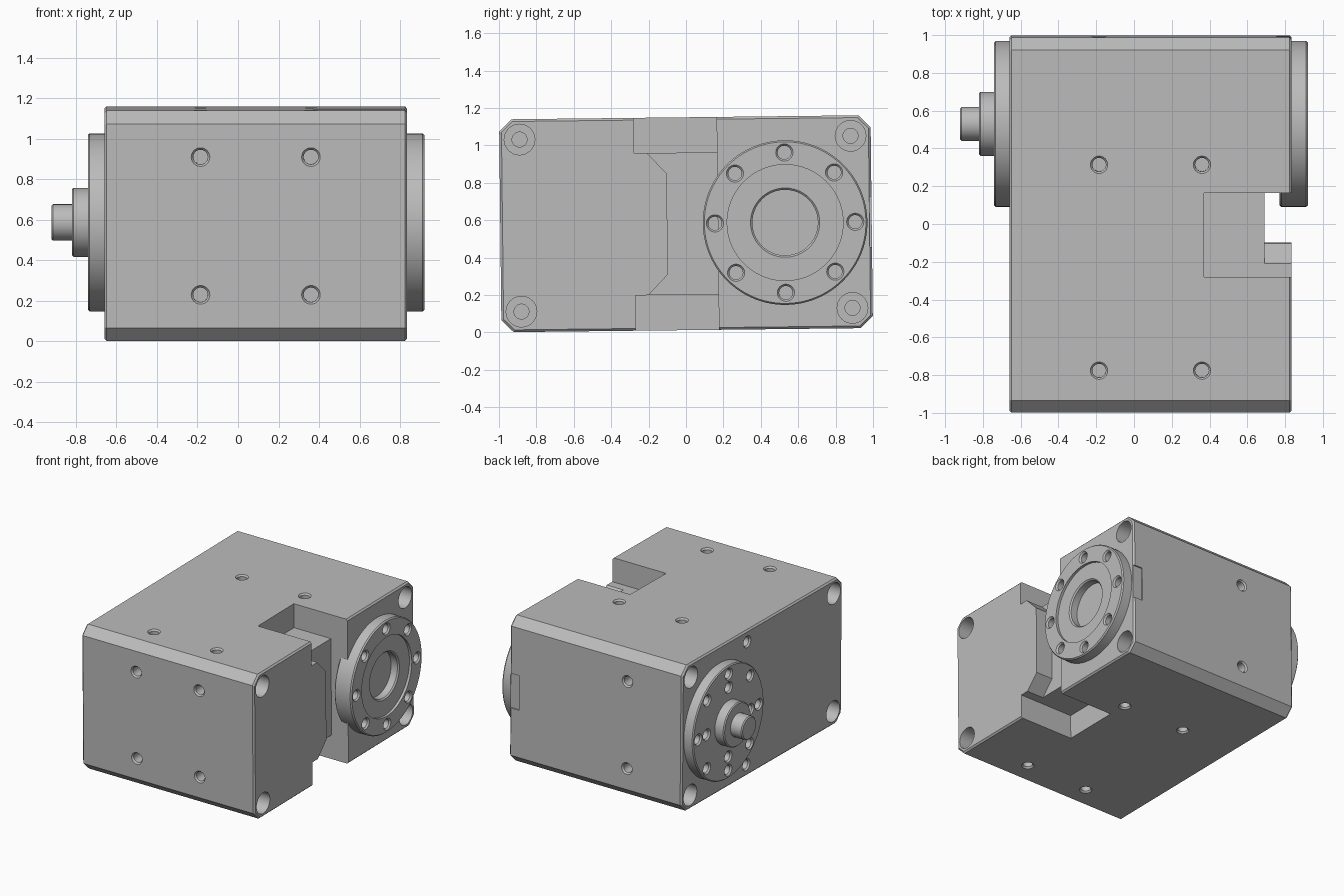
import bpy, bmesh, math
from mathutils import Vector, Matrix

cube = bpy.data.objects.get("Cube")
if cube:
    bpy.data.objects.remove(cube, do_unlink=True)

metal = bpy.data.materials.new("grey metal")
metal.use_nodes = True
grey = (0.5, 0.5, 0.5, 1)
metal.diffuse_color = grey
metal.node_tree.nodes["Principled BSDF"].inputs["Base Color"].default_value = grey

X, Y, Z = Vector((1, 0, 0)), Vector((0, 1, 0)), Vector((0, 0, 1))
LEFT, RIGHT = 0.835, -0.66          # end faces of the housing
DEPTH, HEIGHT = 0.993, 0.569        # half sizes of the housing
AXIS_Y = 0.53                       # rotation axis of the flanges
HOLE = [(0.036, -0.1), (0.036, -0.012), (0.046, 0), (0.046, 0.02)]
COUNTERBORE = [(0.04, -0.3), (0.04, -0.16), (0.082, -0.16), (0.082, 0.03)]
# the whole unit leans very slightly around its long axis
PLACE = Matrix.Translation((0, 0, 0.581)) @ Matrix.Rotation(math.radians(0.65), 4, 'X')


def lathe(bm, profile, origin, axis, segments=32):
    """Turned solid from (radius, distance along axis) points, capped at both ends."""
    m = Matrix.Translation(origin) @ axis.to_track_quat('Z', 'Y').to_matrix().to_4x4()
    rings = []
    for r, t in profile:
        angles = [2 * math.pi * i / segments for i in range(segments)]
        rings.append([bm.verts.new(m @ Vector((r * math.cos(a), r * math.sin(a), t)))
                      for a in angles])
    for a, b in zip(rings, rings[1:]):
        for i in range(segments):
            j = (i + 1) % segments
            bm.faces.new((a[i], a[j], b[j], b[i]))
    bm.faces.new(rings[0][::-1])
    bm.faces.new(rings[-1])


def prism(bm, outline, x0, x1):
    """Counter-clockwise (y, z) outline extruded along x."""
    a = [bm.verts.new((x0, y, z)) for y, z in outline]
    b = [bm.verts.new((x1, y, z)) for y, z in outline]
    n = len(a)
    for i in range(n):
        j = (i + 1) % n
        bm.faces.new((a[i], a[j], b[j], b[i]))
    return [bm.faces.new(a[::-1]), bm.faces.new(b)]


def block(bm, x0, x1, y0, y1, z0, z1):
    prism(bm, [(y0, z0), (y1, z0), (y1, z1), (y0, z1)], x0, x1)


def make(name, bm):
    mesh = bpy.data.meshes.new(name)
    bm.to_mesh(mesh)
    bm.free()
    obj = bpy.data.objects.new(name, mesh)
    bpy.context.collection.objects.link(obj)
    mesh.materials.append(metal)
    return obj


def carve(obj, bm_list):
    """Subtract each cutter and keep only the result."""
    for bm in bm_list:
        cutter = make("cutter", bm)
        cutter.hide_render = True
        mod = obj.modifiers.new("cut", 'BOOLEAN')
        mod.operation, mod.solver, mod.object = 'DIFFERENCE', 'EXACT', cutter
        bpy.context.view_layer.update()
        evaluated = obj.evaluated_get(bpy.context.evaluated_depsgraph_get())
        result = bpy.data.meshes.new_from_object(evaluated)
        obj.modifiers.clear()
        obj.data = result
        bpy.data.objects.remove(cutter, do_unlink=True)


def finish(obj):
    obj.data.transform(PLACE)
    bpy.ops.object.select_all(action='DESELECT')
    obj.select_set(True)
    bpy.context.view_layer.objects.active = obj
    bpy.ops.object.shade_smooth_by_angle(angle=math.radians(25))


def ring(count, radius):
    for i in range(count):
        a = 2 * math.pi * i / count
        yield AXIS_Y + radius * math.cos(a), radius * math.sin(a)


# Housing: chamfered block with softened end edges
c = 0.065
outline = [(-DEPTH + c, -HEIGHT), (DEPTH - c, -HEIGHT), (DEPTH, -HEIGHT + c), (DEPTH, HEIGHT - c),
           (DEPTH - c, HEIGHT), (-DEPTH + c, HEIGHT), (-DEPTH, HEIGHT - c), (-DEPTH, -HEIGHT + c)]
bm = bmesh.new()
ends = prism(bm, outline, RIGHT, LEFT)
bmesh.ops.bevel(bm, geom=[e for f in ends for e in f.edges], offset=0.012,
                segments=1, affect='EDGES')
housing = make("housing", bm)

# Side notch: upper and lower pockets, and the slot between them
cutters = []
for side in (1, -1):
    bm = bmesh.new()
    z0, z1 = sorted((side * 0.38, side * 0.7))
    block(bm, 0.37, 1.0, -0.275, 0.17, z0, z1)
    cutters.append(bm)
bm = bmesh.new()
prism(bm, [(-0.21, -0.385), (0.17, -0.385), (0.17, 0.385), (-0.21, 0.385),
           (-0.1, 0.27), (-0.1, -0.27)], 0.69, 1.0)
cutters.append(bm)

# Shallow relief on the back edge beside the flange
bm = bmesh.new()
block(bm, 0.755, 1.0, DEPTH - 0.01, 1.1, -0.135, 0.135)
cutters.append(bm)

# Mounting holes in the housing
bm = bmesh.new()
for x in (-0.185, 0.36):
    for s in (1, -1):
        lathe(bm, HOLE, (x, -DEPTH, s * 0.34), -Y)
        if x < 0:
            lathe(bm, HOLE, (x, DEPTH, s * 0.34), Y)
        for y in (0.32, -0.77):
            lathe(bm, HOLE, (x, y, s * HEIGHT), s * Z)
for s in (1, -1):
    lathe(bm, HOLE, (RIGHT, 0.19, s * 0.48), -X)
    for y in (0.885, -0.885):
        lathe(bm, COUNTERBORE, (LEFT, y, s * 0.46), X)
        lathe(bm, COUNTERBORE, (RIGHT, y, s * 0.46), -X)
cutters.append(bm)
carve(housing, cutters)
finish(housing)

# Left flange: stepped face with a central bore and a bolt circle
bm = bmesh.new()
lathe(bm, [(0.43, 0), (0.44, 0.01), (0.44, 0.14), (0.432, 0.15), (0.31, 0.15), (0.31, 0.13),
           (0.185, 0.13), (0.175, 0.12), (0.175, 0.06)], (0.77, AXIS_Y, 0), X, 96)
left_flange = make("left_flange", bm)
bm = bmesh.new()
for y, z in ring(8, 0.375):
    lathe(bm, HOLE, (0.92, y, z), X)
carve(left_flange, [bm])
finish(left_flange)

# Right flange: disc, hub and shaft stub with two bolt circles
bm = bmesh.new()
lathe(bm, [(0.44, -0.05), (0.44, 0.072), (0.432, 0.08), (0.17, 0.08), (0.17, 0.152), (0.162, 0.16),
           (0.09, 0.16), (0.09, 0.252), (0.082, 0.26)], (RIGHT, AXIS_Y, 0), -X, 96)
right_flange = make("right_flange", bm)
bm = bmesh.new()
for count, radius in ((8, 0.375), (4, 0.27)):
    for y, z in ring(count, radius):
        lathe(bm, HOLE, (RIGHT - 0.08, y, z), -X)
carve(right_flange, [bm])
finish(right_flange)
